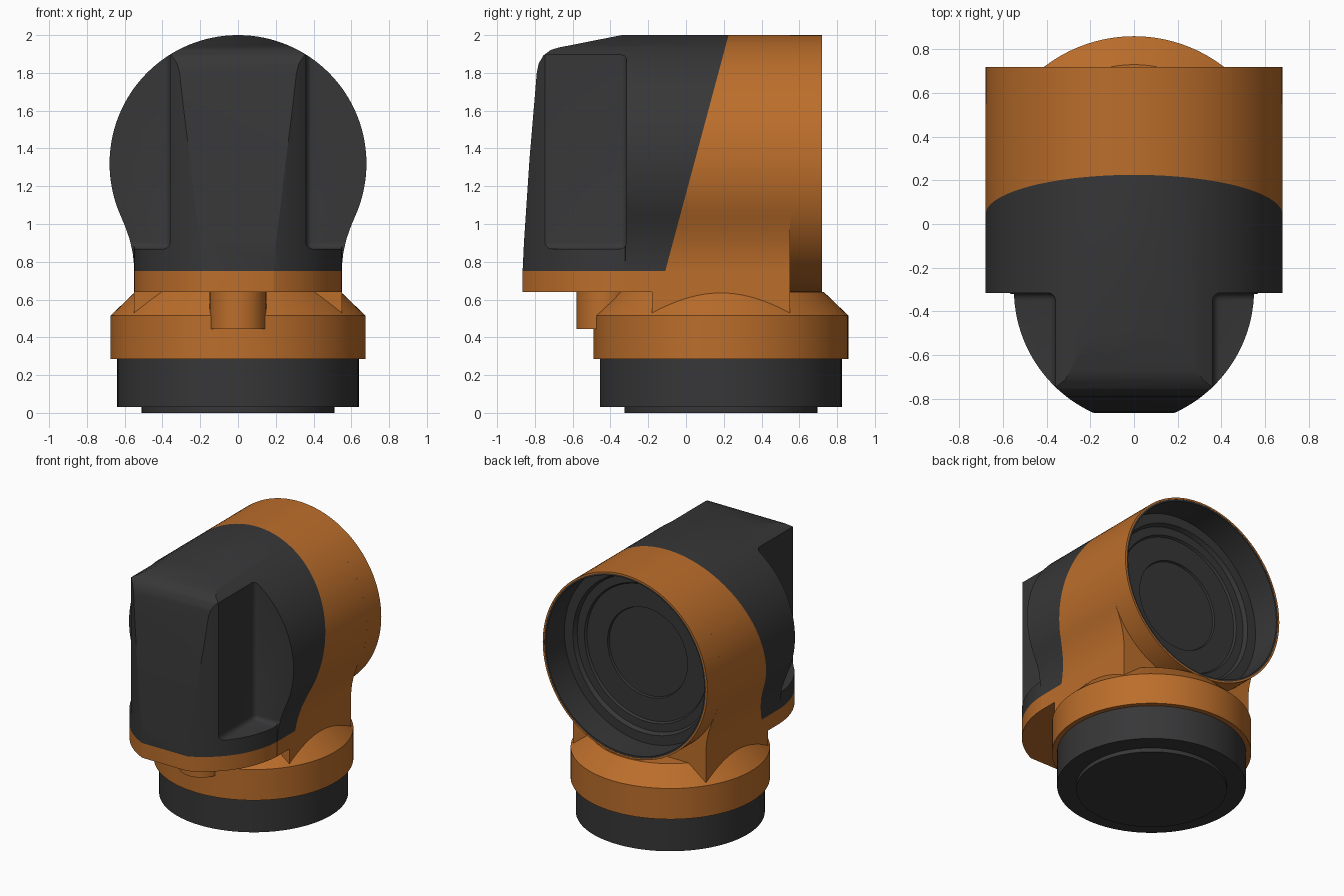
import bpy, bmesh, math
from mathutils import Vector, Matrix

if "Cube" in bpy.data.objects:
    bpy.data.objects.remove(bpy.data.objects["Cube"])


def material(name, rgb):
    m = bpy.data.materials.new(name)
    m.diffuse_color = (*rgb, 1)
    m.use_nodes = True
    m.node_tree.nodes["Principled BSDF"].inputs["Base Color"].default_value = m.diffuse_color
    return m


ORANGE = material("orange_paint", (0.50, 0.155, 0.024))
BLACK = material("black_plastic", (0.038, 0.038, 0.04))


def finish(name, bm, mat=None):
    bmesh.ops.recalc_face_normals(bm, faces=bm.faces[:])
    me = bpy.data.meshes.new(name)
    bm.to_mesh(me)
    bm.free()
    ob = bpy.data.objects.new(name, me)
    bpy.context.collection.objects.link(ob)
    if mat:
        me.materials.append(mat)
    return ob


def activate(ob):
    bpy.ops.object.select_all(action='DESELECT')
    ob.select_set(True)
    bpy.context.view_layer.objects.active = ob


def smooth(ob):
    activate(ob)
    bpy.ops.object.shade_smooth_by_angle(angle=math.radians(25))


def prism(name, pts, axis, lo, hi):
    """Extrude a closed 2D outline along the given axis."""
    place = {'X': lambda a, b, c: (c, a, b),
             'Y': lambda a, b, c: (a, c, b),
             'Z': lambda a, b, c: (a, b, c)}[axis]
    bm = bmesh.new()
    f = bm.faces.new([bm.verts.new(place(a, b, lo)) for a, b in pts])
    ext = bmesh.ops.extrude_face_region(bm, geom=[f])['geom']
    bmesh.ops.translate(bm, vec=Vector(place(0, 0, hi - lo)),
                        verts=[v for v in ext if isinstance(v, bmesh.types.BMVert)])
    return finish(name, bm)


def lathe(name, profile, centre, mat=None, along_y=False, closed=False, steps=96):
    """Revolve (radius, height) points around z, or around y."""
    bm = bmesh.new()
    vs = [bm.verts.new((r, 0, h)) for r, h in profile]
    n = len(vs)
    es = [bm.edges.new((vs[i], vs[(i + 1) % n])) for i in range(n if closed else n - 1)]
    bmesh.ops.spin(bm, geom=vs + es, cent=(0, 0, 0), axis=(0, 0, 1),
                   angle=2 * math.pi, steps=steps)
    bmesh.ops.remove_doubles(bm, verts=bm.verts[:], dist=1e-5)
    if along_y:
        bm.transform(Matrix.Rotation(-math.pi / 2, 4, 'X'))
    bm.transform(Matrix.Translation(centre))
    ob = finish(name, bm, mat)
    smooth(ob)
    return ob


def boolean(ob, cutter, op):
    cutter.hide_render = True
    activate(ob)
    m = ob.modifiers.new("cut", 'BOOLEAN')
    m.object, m.operation, m.solver = cutter, op, 'EXACT'
    bpy.ops.object.modifier_apply(modifier=m.name)
    bpy.data.objects.remove(cutter)


def mirrored(half):
    return half + [(-x, y) for x, y in reversed(half)]


R, CZ, BY = 0.68, 1.32, 0.185      # head radius, head axis height, base centre

# Housing: front silhouette, trimmed by its side and plan outlines
front = [(0.55, 0.3), (0.55, 0.78), (0.558, 0.85), (0.574, 0.92), (0.595, 0.98)]
a0 = math.radians(-24.6)
front += [(R * math.cos(a), CZ + R * math.sin(a))
          for a in (a0 + (math.pi / 2 - a0) * i / 40 for i in range(40))]
top = [(0.0, CZ + R)]
housing = prism("joint_housing",
                front + top + [(-x, z) for x, z in reversed(front)], 'Y', -1.2, 0.55)

side = [(-0.18, 0.5), (0.8, 0.5), (0.8, 2.1), (-0.2, 2.1), (-0.33, 2.002),
        (-0.67, 1.935), (-0.715, 1.922), (-0.755, 1.892), (-0.78, 1.85),
        (-0.79, 1.80), (-0.828, 1.35), (-0.858, 0.9), (-0.865, 0.75),
        (-0.865, 0.64), (-0.18, 0.64)]
boolean(housing, prism("side_outline", side, 'X', -1, 1), 'INTERSECT')

plan = [(0.8, 0.8), (0.8, -0.32)]
plan += [(-0.07 + 0.62 * math.cos(t), -0.30 - 0.62 * math.sin(t))
         for t in (math.radians(2 + 70 * i / 20) for i in range(21))]
boolean(housing, prism("plan_outline", mirrored(plan), 'Z', 0.2, 2.4), 'INTERSECT')

# Side pockets left and right of the front spine, with rounded inner corners
for s in (1, -1):
    xs = sorted((s * 0.36, s * 1.3))
    pocket = prism("pocket_cutter", [(xs[0], -1.4), (xs[1], -1.4),
                                     (xs[1], -0.315), (xs[0], -0.315)], 'Z', 0.868, 2.5)
    bm = bmesh.new()
    bm.from_mesh(pocket.data)
    bmesh.ops.bevel(bm, geom=bm.edges[:], offset=0.035, segments=4,
                    profile=0.5, affect='EDGES')
    bm.to_mesh(pocket.data)
    bm.free()
    boolean(housing, pocket, 'DIFFERENCE')

# Socket bore at the back
boolean(housing, lathe("bore_cutter", [(0, 0.43), (0.668, 0.43), (0.668, 1.0), (0, 1.0)],
                       (0, 0, CZ), along_y=True), 'DIFFERENCE')

# Two-tone split: level seam at the bottom, slanted seam around the head
seams = [(Vector((0, 0, 0.75)), Vector((0, 0, -1))),
         (Vector((0, -0.11, 0.75)), Vector((0, 1.25, -0.335)).normalized())]
bm = bmesh.new()
bm.from_mesh(housing.data)
for co, no in seams:
    bmesh.ops.bisect_plane(bm, geom=bm.verts[:] + bm.edges[:] + bm.faces[:],
                           plane_co=co, plane_no=no, dist=1e-5)
for f in bm.faces:
    c = f.calc_center_median()
    f.material_index = int(all((c - co).dot(no) < 0 for co, no in seams))
housing.data.materials.clear()
housing.data.materials.append(ORANGE)
housing.data.materials.append(BLACK)
bm.to_mesh(housing.data)
bm.free()
smooth(housing)

# Rear collar and the dark stepped socket inside it
lathe("rear_collar", [(R, 0.55), (R, 0.72), (0.668, 0.72), (0.668, 0.55)],
      (0, 0, CZ), ORANGE, along_y=True, closed=True, steps=128)
lathe("socket_liner", [(0.669, 0.719), (0.655, 0.719), (0.655, 0.50), (0.585, 0.50),
                       (0.57, 0.47), (0.51, 0.47), (0.50, 0.455), (0.33, 0.455),
                       (0.325, 0.44), (0, 0.44)],
      (0, 0, CZ), BLACK, along_y=True)

# Base: chamfered orange ring on a black foot, and the front stop tab
lathe("base_ring", [(0, 0.28), (0.675, 0.285), (0.675, 0.515), (0.545, 0.64), (0, 0.64)],
      (0, BY, 0), ORANGE)
lathe("base_foot", [(0, 0), (0.51, 0), (0.51, 0.03), (0.64, 0.03), (0.64, 0.29), (0, 0.29)],
      (0, BY, 0), BLACK)
lathe("stop_tab", [(0, 0.445), (0.15, 0.445), (0.15, 0.66), (0, 0.66)],
      (0, -0.43, 0), ORANGE, steps=48)
